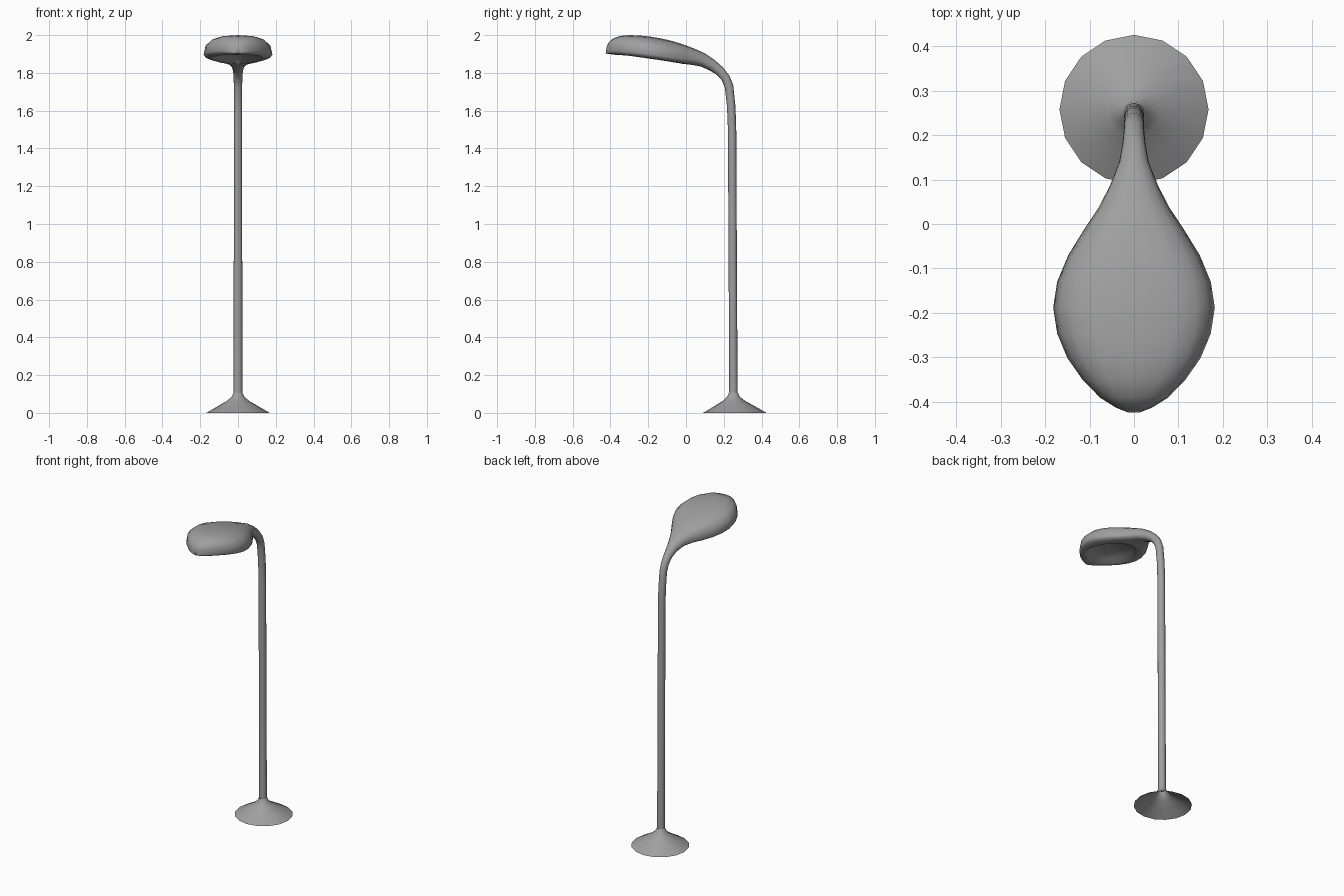
import bpy, bmesh
from math import sin, cos, pi, copysign

if "Cube" in bpy.data.objects:
    bpy.data.objects.remove(bpy.data.objects["Cube"])

N = 16
grey = bpy.data.materials.new("dark_grey")
grey.diffuse_color = (0.35, 0.35, 0.35, 1)
grey.use_nodes = True
grey.node_tree.nodes["Principled BSDF"].inputs["Base Color"].default_value = grey.diffuse_color


def make_object(name, bm):
    bmesh.ops.recalc_face_normals(bm, faces=bm.faces)
    mesh = bpy.data.meshes.new(name)
    bm.to_mesh(mesh)
    bm.free()
    mesh.materials.append(grey)
    ob = bpy.data.objects.new(name, mesh)
    bpy.context.collection.objects.link(ob)
    return ob


def loft(name, rings, caps):
    bm = bmesh.new()
    rows = [[bm.verts.new(p) for p in r] for r in rings]
    n = len(rows[0])
    for a, b in zip(rows, rows[1:]):
        for i in range(n):
            j = (i + 1) % n
            bm.faces.new((a[i], a[j], b[j], b[i]))
    if caps:
        bm.faces.new(rows[0])
        bm.faces.new(rows[-1])
    return make_object(name, bm)


def section(ty, tz, by, bz, w, flat):
    """Cross-section between an outer/top point and an inner/bottom point.
    flat 0 = round tube, 1 = domed head with a low widest line."""
    mid = 0.5 + (0.22 - 0.5) * flat
    e = 1 - 0.28 * flat
    pts = []
    for i in range(N):
        a = 2 * pi * i / N
        x = w * copysign(abs(cos(a)) ** e, cos(a))
        s = copysign(abs(sin(a)) ** e, sin(a))
        f = mid + s * ((1 - mid) if s > 0 else mid)
        pts.append((x, by + (ty - by) * f, bz + (tz - bz) * f))
    return pts


def smooth(ob, angle):
    bpy.ops.object.select_all(action='DESELECT')
    ob.select_set(True)
    bpy.context.view_layer.objects.active = ob
    bpy.ops.object.shade_smooth_by_angle(angle=angle)


# Flared foot, open underneath
foot_profile = [(0.168, 0.0, 0.258), (0.108, 0.035, 0.257), (0.058, 0.064, 0.254),
                (0.034, 0.085, 0.252), (0.023, 0.108, 0.251)]
foot = loft("foot", [[(r * cos(2 * pi * i / N), cy + r * sin(2 * pi * i / N), z)
                      for i in range(N)] for r, z, cy in foot_profile], False)

# Pole, bent neck and drop-shaped head: top y,z / bottom y,z / half width / flatness
stations = [
    (0.273, 0.108, 0.229, 0.108, 0.023, 0),
    (0.266, 1.50, 0.222, 1.50, 0.022, 0),
    (0.262, 1.62, 0.217, 1.62, 0.022, 0),
    (0.250, 1.735, 0.206, 1.72, 0.022, 0),
    (0.230, 1.785, 0.190, 1.76, 0.023, 0),
    (0.195, 1.83, 0.163, 1.79, 0.026, 0),
    (0.150, 1.87, 0.125, 1.813, 0.034, 0.1),
    (0.095, 1.906, 0.078, 1.834, 0.055, 0.4),
    (0.040, 1.930, 0.035, 1.842, 0.080, 0.7),
    (-0.01, 1.949, -0.01, 1.847, 0.111, 0.9),
    (-0.07, 1.968, -0.07, 1.855, 0.148, 1),
    (-0.13, 1.982, -0.13, 1.863, 0.173, 1),
    (-0.188, 1.992, -0.188, 1.870, 0.182, 1),
    (-0.247, 1.998, -0.247, 1.878, 0.173, 1),
    (-0.302, 2.000, -0.302, 1.886, 0.150, 1),
    (-0.352, 1.995, -0.352, 1.893, 0.115, 1),
    (-0.390, 1.980, -0.392, 1.898, 0.076, 1),
    (-0.411, 1.960, -0.415, 1.901, 0.040, 1),
    (-0.420, 1.938, -0.425, 1.903, 0.014, 1),
]
lamp = loft("pole_and_head", [section(*s) for s in stations], True)


# Tapered egg-shaped recess in the tilted underside
def egg(scale, depth):
    pts = []
    for i in range(24):
        a = 2 * pi * i / 24
        y = -0.195 - 0.17 * scale * sin(a)
        x = 0.130 * scale * cos(a) * (1 + 0.18 * sin(a))
        pts.append((x, y, 1.846 - 0.129 * y + depth))
    return pts


cutter = loft("recess_cutter", [egg(1.1, -0.03), egg(1.0, 0.0), egg(0.82, 0.03)], True)
cutter.hide_render = True
cut = lamp.modifiers.new("recess", 'BOOLEAN')
cut.operation = 'DIFFERENCE'
cut.solver = 'EXACT'
cut.object = cutter
bpy.context.view_layer.objects.active = lamp
bpy.ops.object.modifier_apply(modifier=cut.name)
bpy.data.objects.remove(cutter)

smooth(foot, 0.9)
smooth(lamp, 1.1)
